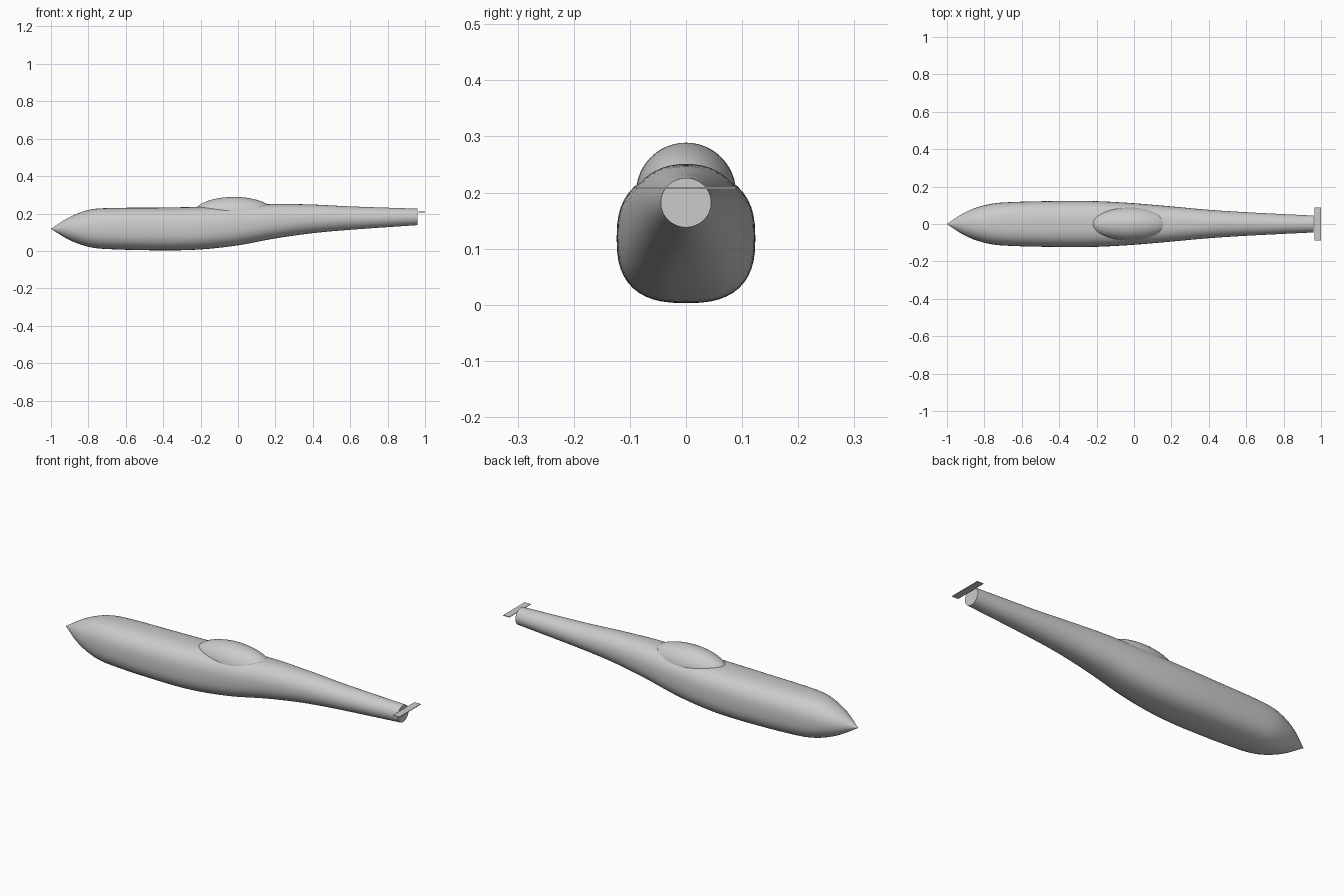
import bpy, bmesh, math

old = bpy.data.objects.get("Cube")
if old:
    bpy.data.objects.remove(old)

GREY = (0.6, 0.6, 0.6, 1)
grey = bpy.data.materials.new("plain grey")
grey.use_nodes = True
grey.diffuse_color = GREY
grey.node_tree.nodes["Principled BSDF"].inputs["Base Color"].default_value = GREY


def finish(name, bm, smooth=True):
    bmesh.ops.recalc_face_normals(bm, faces=bm.faces)
    mesh = bpy.data.meshes.new(name)
    bm.to_mesh(mesh)
    bm.free()
    mesh.materials.append(grey)
    obj = bpy.data.objects.new(name, mesh)
    bpy.context.collection.objects.link(obj)
    if smooth:
        bpy.ops.object.select_all(action="DESELECT")
        obj.select_set(True)
        bpy.context.view_layer.objects.active = obj
        bpy.ops.object.shade_smooth_by_angle(angle=math.radians(40))
    return obj


def spline(a, b, c, d, t):
    """Smooth station between b and c, with slopes scaled by the x spacing."""
    h = c[0] - b[0]
    out = [b[0] + h * t]
    for i in range(1, len(b)):
        m0 = (c[i] - a[i]) / (c[0] - a[0]) * h
        m1 = (d[i] - b[i]) / (d[0] - b[0]) * h
        out.append((2*t**3 - 3*t*t + 1) * b[i] + (t**3 - 2*t*t + t) * m0
                   + (3*t*t - 2*t**3) * c[i] + (t**3 - t*t) * m1)
    return out


def signed_power(v, p):
    return math.copysign(abs(v) ** p, v)


# Fuselage stations: x, bottom, top, half width, squareness
stations = [
    (-1.0, 0.117, 0.119, 0.001, 2.0),
    (-0.9, 0.058, 0.181, 0.064, 2.1),
    (-0.8, 0.022, 0.219, 0.100, 2.3),
    (-0.7, 0.010, 0.229, 0.115, 2.5),
    (-0.4, 0.003, 0.232, 0.123, 2.6),
    (-0.2, 0.008, 0.236, 0.122, 2.6),
    (0.0, 0.030, 0.243, 0.111, 2.5),
    (0.2, 0.067, 0.251, 0.094, 2.3),
    (0.4, 0.095, 0.248, 0.076, 2.1),
    (0.6, 0.113, 0.238, 0.063, 2.0),
    (0.96, 0.138, 0.226, 0.045, 2.0),
]
STEPS, SIDES = 5, 48
rows = []
for k in range(len(stations) - 1):
    a, b, c = stations[max(k - 1, 0)], stations[k], stations[k + 1]
    d = stations[min(k + 2, len(stations) - 1)]
    rows += [spline(a, b, c, d, s / STEPS) for s in range(STEPS)]
rows.append(stations[-1])

bm = bmesh.new()
rings = []
for x, low, high, half, power in rows:
    ring = []
    for i in range(SIDES):
        ang = math.tau * i / SIDES
        y = half * signed_power(math.cos(ang), 2 / power)
        z = (low + high) / 2 + (high - low) / 2 * signed_power(math.sin(ang), 2 / power)
        ring.append(bm.verts.new((x, y, z)))
    rings.append(ring)
for r0, r1 in zip(rings, rings[1:]):
    for i in range(SIDES):
        j = (i + 1) % SIDES
        bm.faces.new((r0[i], r0[j], r1[j], r1[i]))
bm.faces.new(rings[0])
bm.faces.new(rings[-1])
finish("fuselage", bm)

# Bubble canopy sunk into the top of the fuselage
bm = bmesh.new()
bmesh.ops.create_uvsphere(bm, u_segments=48, v_segments=24, radius=1)
bmesh.ops.scale(bm, vec=(0.215, 0.089, 0.089), verts=bm.verts)
bmesh.ops.translate(bm, vec=(-0.022, 0, 0.2), verts=bm.verts)
finish("canopy", bm)

# Thin flat plate behind the tail end
bm = bmesh.new()
bmesh.ops.create_cube(bm, size=1)
bmesh.ops.scale(bm, vec=(0.036, 0.178, 0.003), verts=bm.verts)
bmesh.ops.translate(bm, vec=(0.982, 0, 0.208), verts=bm.verts)
finish("tail_plate", bm, smooth=False)
